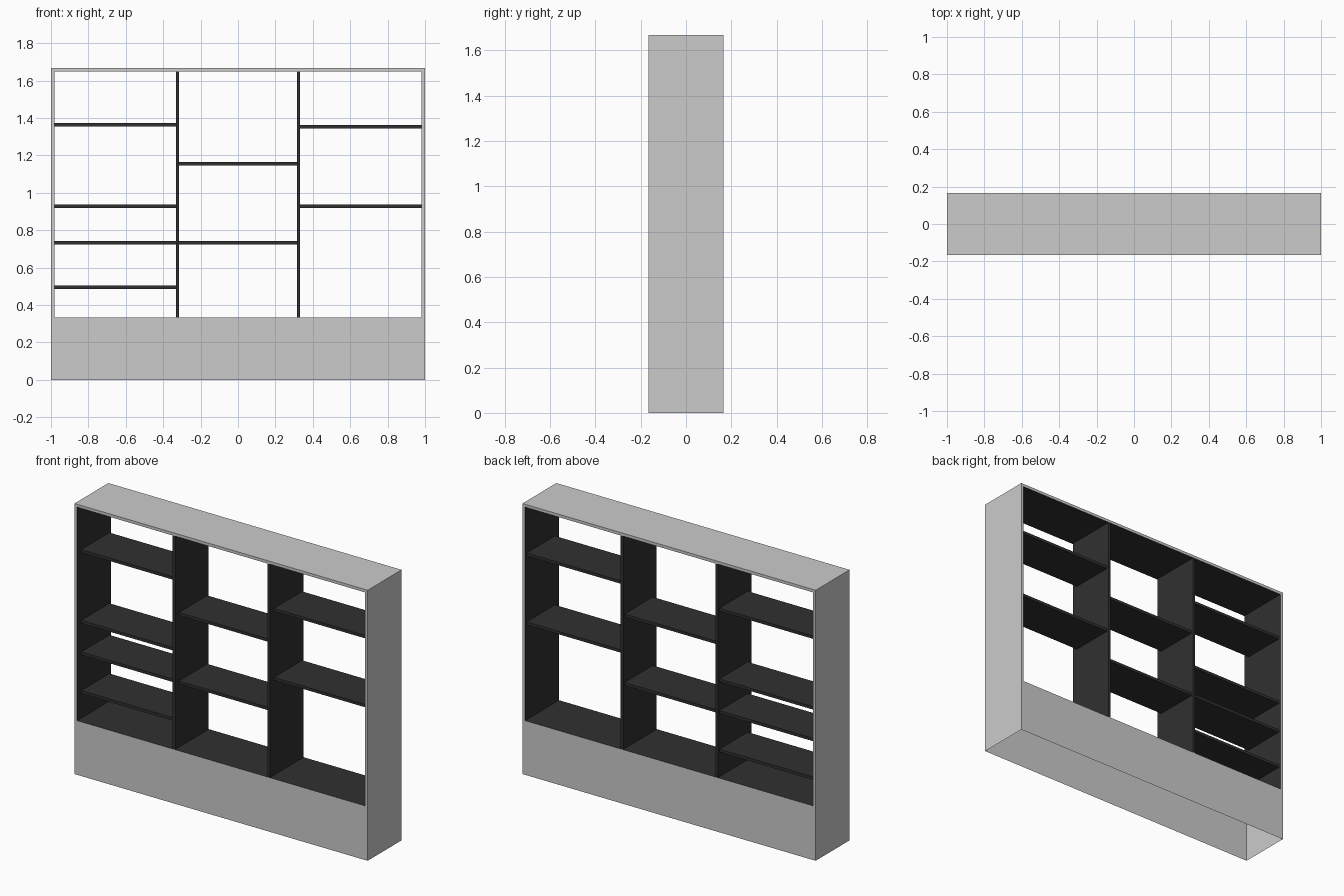
import bpy, bmesh

if "Cube" in bpy.data.objects:
    bpy.data.objects.remove(bpy.data.objects["Cube"])

W, D, H = 1.0, 0.165, 1.668      # half width, half depth, height
T, BASE = 0.018, 0.334           # board thickness, plinth height
HB = T / 2

dark = bpy.data.materials.new("dark_board")
dark.diffuse_color = (0.03, 0.03, 0.03, 1)
dark.use_nodes = True
dark.node_tree.nodes["Principled BSDF"].inputs["Base Color"].default_value = dark.diffuse_color
grey = bpy.data.materials.new("grey_board")
grey.diffuse_color = (0.8, 0.8, 0.8, 1)
grey.use_nodes = True
grey.node_tree.nodes["Principled BSDF"].inputs["Base Color"].default_value = grey.diffuse_color


def finish(name, bm, mats):
    mesh = bpy.data.meshes.new(name)
    bm.to_mesh(mesh)
    bm.free()
    for m in mats:
        mesh.materials.append(m)
    obj = bpy.data.objects.new(name, mesh)
    bpy.context.collection.objects.link(obj)
    return obj


def board(name, x0, x1, y0, y1, z0, z1):
    bm = bmesh.new()
    bmesh.ops.create_cube(bm, size=1)
    for v in bm.verts:
        v.co = ((x0 + x1) / 2 + v.co.x * (x1 - x0),
                (y0 + y1) / 2 + v.co.y * (y1 - y0),
                (z0 + z1) / 2 + v.co.z * (z1 - z0))
    return finish(name, bm, [dark])


# Carcass: grey outer shell and rims, dark inner lining, hollow base open below
bm = bmesh.new()
outer = [(-W, 0), (W, 0), (W, H), (-W, H)]
inner = [(-W + T, BASE), (W - T, BASE), (W - T, H - T), (-W + T, H - T)]
rings = {}
for y in (-D, D):
    rings[y] = ([bm.verts.new((x, y, z)) for x, z in outer],
                [bm.verts.new((x, y, z)) for x, z in inner])
for i in range(4):
    j = (i + 1) % 4
    for y in (-D, D):                                   # front and back rims
        o, n = rings[y]
        quad = [o[i], o[j], n[j], n[i]]
        bm.faces.new(quad if y < 0 else quad[::-1])
    (fo, fi), (bo, bi) = rings[-D], rings[D]
    if i > 0:                                           # sides and top
        bm.faces.new([fo[j], fo[i], bo[i], bo[j]])
    lining = bm.faces.new([fi[i], fi[j], bi[j], bi[i]])
    lining.material_index = 1
for f in bm.faces:
    f.normal_update()
    c = f.calc_center_median()
    if abs(f.normal.y) < 0.5:
        c.z -= (BASE + H) / 2
        c.y = 0
        sign = -1 if f.material_index == 1 else 1
        if f.normal.dot(c) * sign < 0:
            f.normal_flip()
finish("carcass", bm, [grey, dark])

# Upright dividers
DX = 0.3235
for side, s in (("left", -1), ("right", 1)):
    board(side + "_divider", s * DX - HB, s * DX + HB, -D + 0.003, D - 0.003, BASE, H - T)

# Shelves per column, set back from the front
columns = {
    "left": (-W + T, -DX - HB, (0.495, 0.733, 0.928, 1.364)),
    "middle": (-DX + HB, DX - HB, (0.733, 1.155)),
    "right": (DX + HB, W - T, (0.928, 1.353)),
}
for col, (x0, x1, heights) in columns.items():
    for n, z in enumerate(heights, 1):
        board(f"{col}_shelf_{n}", x0, x1, -D + 0.04, D - 0.015, z - HB, z + HB)
